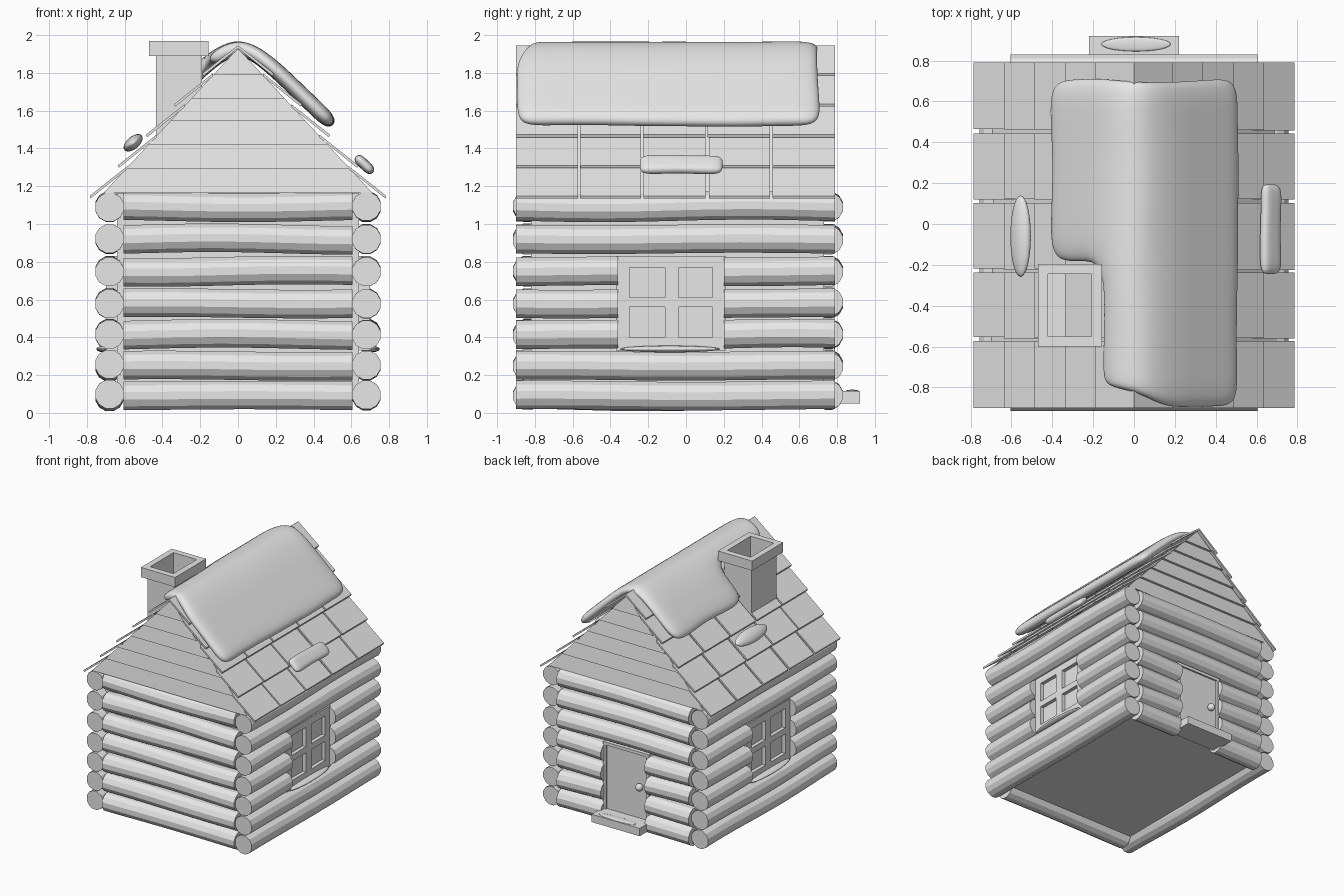
import bpy, bmesh, math, random
from mathutils import Vector

random.seed(4)
default = bpy.data.objects.get("Cube")
if default:
    bpy.data.objects.remove(default)

mat = bpy.data.materials.new("light_grey")
mat.use_nodes = True
grey = (0.8, 0.8, 0.8, 1)
mat.diffuse_color = grey
mat.node_tree.nodes["Principled BSDF"].inputs["Base Color"].default_value = grey

FRONT, BACK, MID = -0.90, 0.79, -0.055


def finish(name, bm, smooth=False):
    bmesh.ops.recalc_face_normals(bm, faces=bm.faces)
    for f in bm.faces:
        f.smooth = smooth
    mesh = bpy.data.meshes.new(name)
    bm.to_mesh(mesh)
    bm.free()
    mesh.materials.append(mat)
    ob = bpy.data.objects.new(name, mesh)
    bpy.context.collection.objects.link(ob)
    return ob


def loft(name, rings):
    """Skin equal-sized point rings and cap both ends."""
    bm = bmesh.new()
    rows = [[bm.verts.new(p) for p in ring] for ring in rings]
    n = len(rows[0])
    for a, b in zip(rows, rows[1:]):
        for i in range(n):
            j = (i + 1) % n
            bm.faces.new((a[i], a[j], b[j], b[i]))
    bm.faces.new(rows[0])
    bm.faces.new(rows[-1])
    return finish(name, bm)


def rect(x0, x1, y0, y1, z):
    return [(x0, y0, z), (x1, y0, z), (x1, y1, z), (x0, y1, z)]


def box(name, x0, x1, y0, y1, z0, z1):
    return loft(name, [rect(x0, x1, y0, y1, z0), rect(x0, x1, y0, y1, z1)])


def log(name, axis, side, z, a, b, r=0.078, sides=12, steps=10):
    """Gently wavy log along x or y."""
    phase, amp = random.uniform(0, 6), random.uniform(0.002, 0.009)
    rings = []
    for k in range(steps + 1):
        t = a + (b - a) * k / steps
        dz = amp * math.sin(4 * t + phase)
        ring = []
        for i in range(sides):
            ang = math.tau * (i + 0.5) / sides
            u, w = side + r * math.cos(ang), z + dz + r * math.sin(ang)
            ring.append((t, u, w) if axis == "x" else (u, t, w))
        rings.append(ring)
    loft(name, rings)


def blob(name, center, size, tilt=0):
    bm = bmesh.new()
    bmesh.ops.create_uvsphere(bm, u_segments=24, v_segments=12, radius=1)
    for v in bm.verts:
        v.co = Vector((v.co.x * size[0], v.co.y * size[1], v.co.z * size[2]))
    ob = finish(name, bm, True)
    ob.location, ob.rotation_euler = center, (0, tilt, 0)


def snow_sheet(name, xs, ys, height, thick, keep=lambda x, y: True, wobble=0.0):
    """Soft thick sheet draped over a height rule."""
    bm = bmesh.new()
    grid = {}
    for x in xs:
        for y in ys:
            dy = 0.09 if y == ys[0] and x < 0.05 else 0
            px = x + random.uniform(-wobble, wobble)
            py = y + dy + random.uniform(-wobble, wobble)
            grid[x, y] = bm.verts.new((px, py, height(px)))
    for x0, x1 in zip(xs, xs[1:]):
        for y0, y1 in zip(ys, ys[1:]):
            if keep((x0 + x1) / 2, (y0 + y1) / 2):
                bm.faces.new([grid[p] for p in ((x0, y0), (x1, y0), (x1, y1), (x0, y1))])
    loose = [v for v in bm.verts if not v.link_faces]
    bmesh.ops.delete(bm, geom=loose, context="VERTS")
    ob = finish(name, bm, True)
    for f in ob.data.polygons:
        if f.normal.z < 0:
            f.flip()
    solid = ob.modifiers.new("Thickness", "SOLIDIFY")
    solid.thickness, solid.offset = thick, 1
    sub = ob.modifiers.new("Soft", "SUBSURF")
    sub.levels = sub.render_levels = 3


# Inner walls and floor
box("inner_walls", -0.64, 0.64, -0.82, 0.73, 0.08, 1.18)

# Log walls, split around the door and windows
for i, z in enumerate((0.092, 0.25, 0.415, 0.58, 0.75, 0.92, 1.092)):
    log(f"front_log_{i}", "x", -0.84, z, -0.605, 0.605)
    for a, b in ((-0.605, -0.2), (0.2, 0.605)) if i < 4 else ((-0.605, 0.605),):
        log(f"back_log_{i}", "x", 0.755, z, a, b)
    for s in (-1, 1):
        for a, b in ((FRONT, -0.36), (0.2, BACK)) if i in (2, 3, 4) else ((FRONT, BACK),):
            log(f"side_log_{i}", "y", s * 0.68, z, a, b)

# Windows with frame bars and snowy sills
for s in (-1, 1):
    def panel(name, depth, y0, y1, z0, z1):
        box(name, *sorted((s * 0.6, s * depth)), y0, y1, z0, z1)
    panel("window_glass", 0.67, -0.36, 0.2, 0.34, 0.82)
    for y0, y1 in ((-0.37, -0.3), (-0.11, -0.04), (0.14, 0.21)):
        panel("window_upright", 0.7, y0, y1, 0.33, 0.83)
    for z0, z1 in ((0.33, 0.4), (0.56, 0.61), (0.77, 0.83)):
        panel("window_crossbar", 0.7, -0.37, 0.21, z0, z1)
    blob("window_sill_snow", (s * 0.7, -0.085, 0.338), (0.05, 0.265, 0.018))

# Door, frame, knob and step
box("door", -0.19, 0.19, 0.7, 0.77, 0.09, 0.655)
for s in (-1, 1):
    box("door_jamb", *sorted((s * 0.185, s * 0.21)), 0.7, 0.785, 0.09, 0.67)
box("door_head", -0.21, 0.21, 0.7, 0.785, 0.645, 0.67)
blob("door_knob", (-0.125, 0.79, 0.38), (0.03, 0.03, 0.03))
box("door_step", -0.22, 0.22, 0.72, 0.92, 0.05, 0.115)
blob("step_snow", (0.01, 0.88, 0.115), (0.17, 0.035, 0.008))

# Attic core and overlapping gable boards
loft("attic_core", [[(-0.7, y, 1.16), (0.7, y, 1.16), (0, y, 1.915)] for y in (-0.86, 0.75)])
levels = (1.165, 1.295, 1.42, 1.545, 1.665, 1.79, 1.925)
for s in (-1, 1):
    for z0, z1 in zip(levels, levels[1:]):
        rings = []
        for z, out in ((z0, 0.84), (z1, 0.82)):
            w = (1.93 - z) * 0.93
            y0, y1 = MID + s * 0.78, MID + s * out
            rings.append([(-w, y0, z), (w, y0, z), (w, y1, z), (-w, y1, z)])
        loft("gable_board", rings)

# Overlapping roof shingles
seams = (FRONT, -0.565, -0.23, 0.11, 0.452, BACK)
for s in (-1, 1):
    for row in range(5):
        x, z = 0.78 - 0.149 * row, 1.135 + 0.162 * row
        run = min(0.2, x)
        profile = [(x, z), (x - run, z + run * 0.8),
                   (x - run, z + run * 0.8 + 0.016), (x + 0.005, z + 0.014)]
        for y0, y1 in zip(seams, seams[1:]):
            a = y0 if y0 == FRONT else y0 + 0.008 + random.uniform(-0.005, 0.005)
            b = y1 if y1 == BACK else y1 - 0.008
            loft("roof_shingle", [[(s * px, y, pz) for px, pz in profile] for y in (a, b)])

# Hollow chimney with wide cap
body, cap, hole = ((-0.435, -0.19, -0.565, -0.235), (-0.47, -0.157, -0.6, -0.195),
                   (-0.42, -0.207, -0.55, -0.245))
loft("chimney", [rect(*r, z) for r, z in (
    (body, 1.4), (body, 1.89), (cap, 1.89), (cap, 1.97), (hole, 1.97), (hole, 1.6))])

# Snow draped over the ridge, notched around the chimney
snow_sheet("ridge_snow", (-0.37, -0.25, -0.13, 0, 0.12, 0.25, 0.37, 0.475),
           (-0.9, -0.72, -0.45, -0.19, 0.05, 0.3, 0.52, 0.71),
           lambda x: 1.955 - 0.97 * math.hypot(x, 0.04), 0.085,
           lambda x, y: x > -0.13 or y > -0.19, 0.01)

# Small snow patches on each slope
snow_sheet("left_snow_patch", (0.605, 0.65, 0.695), (-0.25, -0.15, -0.03, 0.1, 0.2),
           lambda x: 1.295 - 0.95 * (x - 0.65), 0.055, wobble=0.004)
blob("right_snow_patch", (-0.555, -0.06, 1.43), (0.06, 0.2, 0.033), -0.7)
